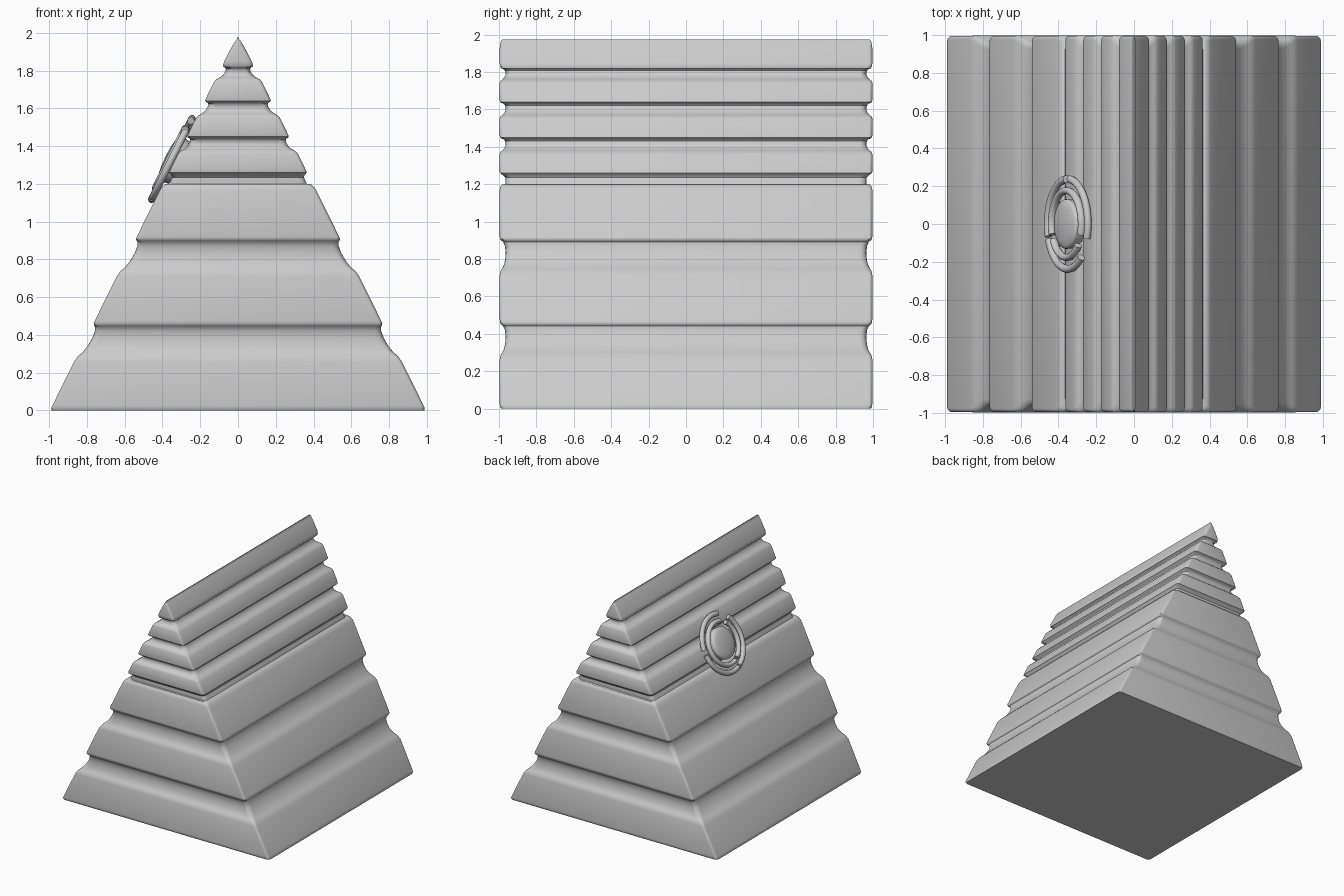
import bpy, bmesh, math
from mathutils import Matrix, Vector

if "Cube" in bpy.data.objects:
    bpy.data.objects.remove(bpy.data.objects["Cube"])

stone = bpy.data.materials.new("grey_stone")
stone.diffuse_color = (0.6, 0.6, 0.6, 1)
stone.use_nodes = True
stone.node_tree.nodes["Principled BSDF"].inputs["Base Color"].default_value = stone.diffuse_color


def finish(name, bm, angle=35, matrix=None):
    bmesh.ops.recalc_face_normals(bm, faces=bm.faces)
    me = bpy.data.meshes.new(name)
    bm.to_mesh(me)
    bm.free()
    me.materials.append(stone)
    ob = bpy.data.objects.new(name, me)
    bpy.context.collection.objects.link(ob)
    if matrix:
        ob.matrix_world = matrix
    bpy.ops.object.select_all(action='DESELECT')
    ob.select_set(True)
    bpy.context.view_layer.objects.active = ob
    bpy.ops.object.shade_smooth_by_angle(angle=math.radians(angle))
    return ob


def skin(bm, rings, cap=True, wrap=False):
    n = len(rings[0])
    pairs = list(zip(rings, rings[1:])) + ([(rings[-1], rings[0])] if wrap else [])
    for a, b in pairs:
        for i in range(n):
            j = (i + 1) % n
            bm.faces.new((a[i], a[j], b[j], b[i]))
    if cap:
        bm.faces.new(rings[0])
        bm.faces.new(rings[-1])


def rounded_ring(bm, z, inset):
    """Rounded rectangle: x narrows with height, y stays constant."""
    hx, hy = max(1 - z / 2 - inset, 0.004), 1 - inset
    r = min(0.018 + inset * 0.6, hx * 0.7)
    pts = []
    for k, (sx, sy) in enumerate([(1, 1), (-1, 1), (-1, -1), (1, -1)]):
        for s in range(5):
            a = math.pi / 2 * (k + s / 4)
            pts.append(bm.verts.new((sx * (hx - r) + r * math.cos(a),
                                     sy * (hy - r) + r * math.sin(a), z)))
    return pts


def tiers(name, profile):
    bm = bmesh.new()
    skin(bm, [rounded_ring(bm, z, i) for z, i in profile])
    return finish(name, bm)


def block(z0, z1, e):
    return [(z0, 0.012), (z0 + 0.1 * e, 0.006), (z0 + 0.25 * e, 0.004),
            (z1 - 0.4 * e, 0.003), (z1 - 0.15 * e, 0.008), (z1, 0.017)]


def groove(z0, z1):
    h = z1 - z0
    return [(z0 + f * h, i) for f, i in
            ((0.12, 0.026), (0.3, 0.033), (0.55, 0.036), (0.8, 0.032), (0.95, 0.022))]


# wide lower tiers
low = block(0, 0.30, 0.1) + groove(0.30, 0.45) + block(0.45, 0.75, 0.1) \
    + groove(0.75, 0.90) + block(0.90, 1.20, 0.08)
tiers("lower_tiers", low)

# narrow upper tiers ending in a rounded ridge
up = [(1.195, 0.036), (1.235, 0.034), (1.248, 0.022)]
for z0, z1, z2 in ((1.255, 1.38, 1.445), (1.445, 1.57, 1.635), (1.635, 1.76, 1.82)):
    up += block(z0, z1, 0.05) + groove(z1, z2)
up += [(1.82, 0.012), (1.83, 0.006), (1.85, 0.003), (1.93, 0.004),
       (1.955, 0.008), (1.968, 0.011), (1.975, 0.018)]
tiers("upper_tiers", up)

# emblem frame on the left slope: local x = up the slope, local y = y, local z = outwards
s5 = math.sqrt(5)
u, n = Vector((1, 0, 2)) / s5, Vector((-2, 0, 1)) / s5
v = n.cross(u)
frame = Matrix((u, v, n)).transposed().to_4x4()
frame.translation = Vector((-0.3375, 0, 1.325))

# domed centre disc
bm = bmesh.new()
rings = []
for r, h in ((0.125, -0.03), (0.132, 0.02), (0.130, 0.03), (0.12, 0.037),
             (0.09, 0.044), (0.05, 0.049), (0.012, 0.05)):
    rings.append([bm.verts.new((r * math.cos(math.tau * i / 48),
                                r * math.sin(math.tau * i / 48), h)) for i in range(48)])
skin(bm, rings)
finish("centre_disc", bm, 45, frame)


def arc(name, radius, a0, a1, half_w, low_z, high_z):
    """Curved bar with rounded section; angles run from +y towards up-slope."""
    bm = bmesh.new()
    steps = max(6, int(abs(a1 - a0) / 5))
    rings = []
    mid, half_h = (low_z + high_z) / 2, (high_z - low_z) / 2
    for k in range(steps + 1):
        a = math.radians(a0 + (a1 - a0) * k / steps)
        ring = []
        for m in range(12):
            t = math.tau * m / 12
            r = radius + half_w * math.cos(t)
            p = frame.to_3x3() @ Vector((0, 0, mid + half_h * math.sin(t)))
            p += frame.translation + u * (r * math.sin(a)) + Vector((0, r * math.cos(a), 0))
            ring.append(bm.verts.new(p))
        rings.append(ring)
    skin(bm, rings)
    finish(name, bm, 50)


# broken outer and inner rings
arc("outer_arc_upper", 0.238, 6, 108, 0.021, -0.004, 0.034)
arc("outer_arc_lower", 0.238, -4, -106, 0.021, -0.004, 0.034)
arc("outer_arc_side", 0.238, 138, 250, 0.021, -0.004, 0.034)
arc("inner_arc_main", 0.177, -108, 108, 0.019, 0.0, 0.042)
arc("inner_arc_side", 0.177, 130, 242, 0.019, 0.0, 0.042)
